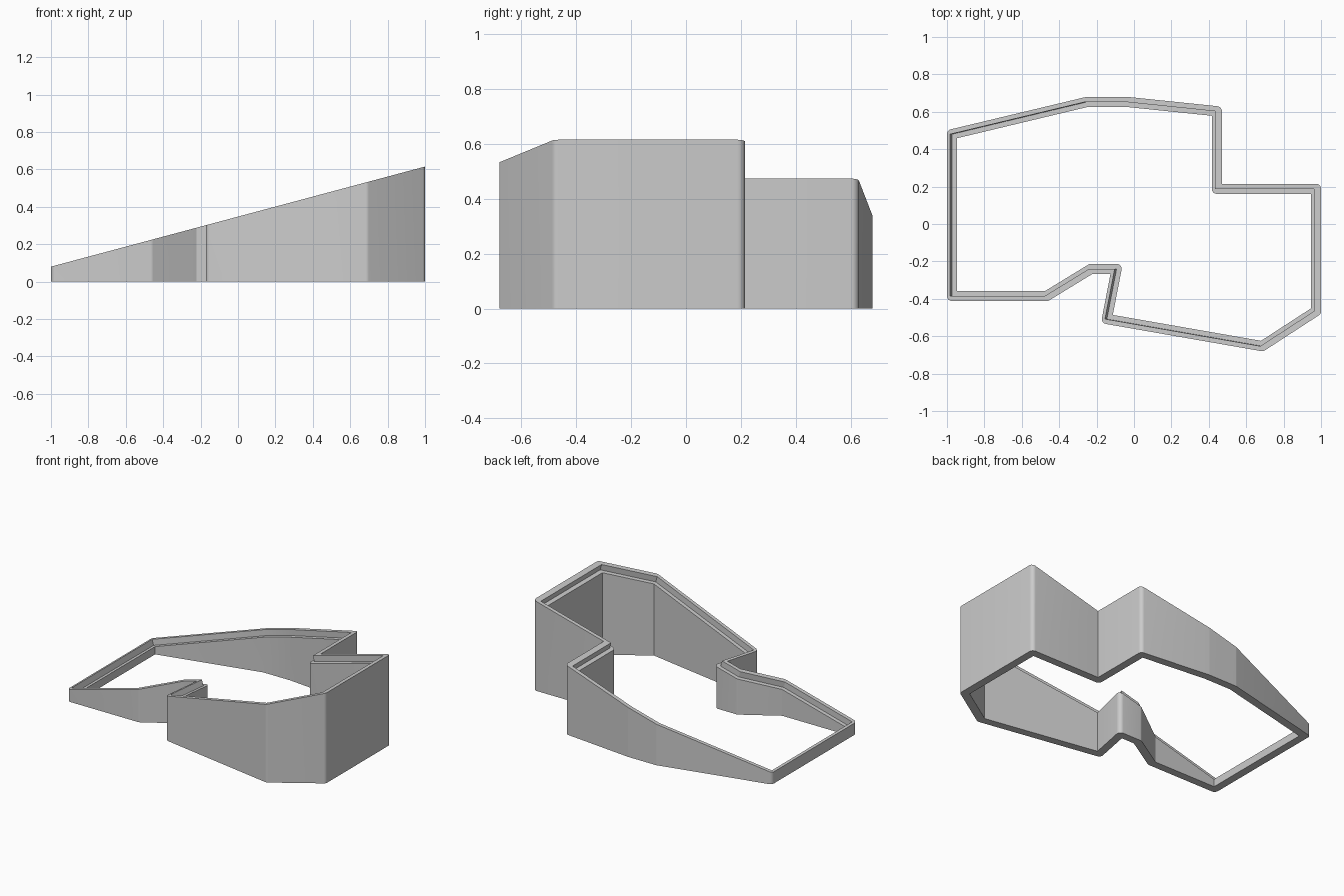
import bpy, bmesh, math
from mathutils import Vector

if "Cube" in bpy.data.objects:
    bpy.data.objects.remove(bpy.data.objects["Cube"])

HALF = 0.027                 # half of the wall thickness
TILT = math.atan(0.2675)     # slope of the top rim
STEP = 0.04                  # depth of the inner ledge below the lip
ARC = 6                      # segments in each rounded corner

# Centre line of the wall, counter-clockwise from above
PATH = [Vector(p) for p in [
    (-0.973, 0.48), (-0.973, -0.385), (-0.467, -0.385), (-0.23, -0.24),
    (-0.093, -0.24), (-0.145, -0.508), (0.685, -0.653), (0.973, -0.466),
    (0.973, 0.188), (0.443, 0.188), (0.443, 0.603), (-0.04, 0.653),
    (-0.25, 0.653)]]


def rim(x):
    return 0.3475 + 0.2675 * x


def outward(a, b):
    d = (b - a).normalized()
    return Vector((d.y, -d.x))


def corner_offsets(n0, n1, side):
    """Offsets around one corner: an arc on the open side, a mitre on the other."""
    turn = math.atan2(n0.x * n1.y - n0.y * n1.x, n0.dot(n1))
    if turn * side > 0:
        a0 = math.atan2(n0.y, n0.x)
        return [Vector((math.cos(a0 + turn * i / ARC), math.sin(a0 + turn * i / ARC)))
                * HALF * side for i in range(ARC + 1)]
    return [(n0 + n1) / (1 + n0.dot(n1)) * HALF * side] * (ARC + 1)


def section(p, out, inn):
    """Wall cross-section with a raised outer lip and a lower inner ledge."""
    o, i = p + out, p + inn
    drop = STEP / math.cos(TILT)
    lip_x = p.x - STEP * math.sin(TILT)
    return [(o.x, o.y, 0), (o.x, o.y, rim(o.x)),
            (lip_x, p.y, rim(lip_x)), (p.x, p.y, rim(p.x) - drop),
            (i.x, i.y, rim(i.x) - drop), (i.x, i.y, 0)]


# Sweep the cross-section around the outline
bm = bmesh.new()
rings = []
n = len(PATH)
for k, p in enumerate(PATH):
    n0 = outward(PATH[k - 1], p)
    n1 = outward(p, PATH[(k + 1) % n])
    for o, i in zip(corner_offsets(n0, n1, 1), corner_offsets(n0, n1, -1)):
        rings.append([bm.verts.new(c) for c in section(p, o, i)])
for k, ring in enumerate(rings):
    nxt = rings[(k + 1) % len(rings)]
    for j in range(6):
        m = (j + 1) % 6
        bm.faces.new((ring[j], nxt[j], nxt[m], ring[m]))
bmesh.ops.remove_doubles(bm, verts=bm.verts[:], dist=0.0003)
bmesh.ops.recalc_face_normals(bm, faces=bm.faces[:])

mesh = bpy.data.meshes.new("sloped_wall")
bm.to_mesh(mesh)
bm.free()
wall = bpy.data.objects.new("sloped_wall", mesh)
bpy.context.collection.objects.link(wall)

# Plain grey finish
grey = bpy.data.materials.new("light_grey")
grey.diffuse_color = (0.6, 0.6, 0.6, 1)
grey.use_nodes = True
grey.node_tree.nodes["Principled BSDF"].inputs["Base Color"].default_value = grey.diffuse_color
mesh.materials.append(grey)

# Smooth rounded corners, crisp edges elsewhere
bpy.context.view_layer.objects.active = wall
wall.select_set(True)
bpy.ops.object.shade_smooth_by_angle(angle=math.radians(30))
